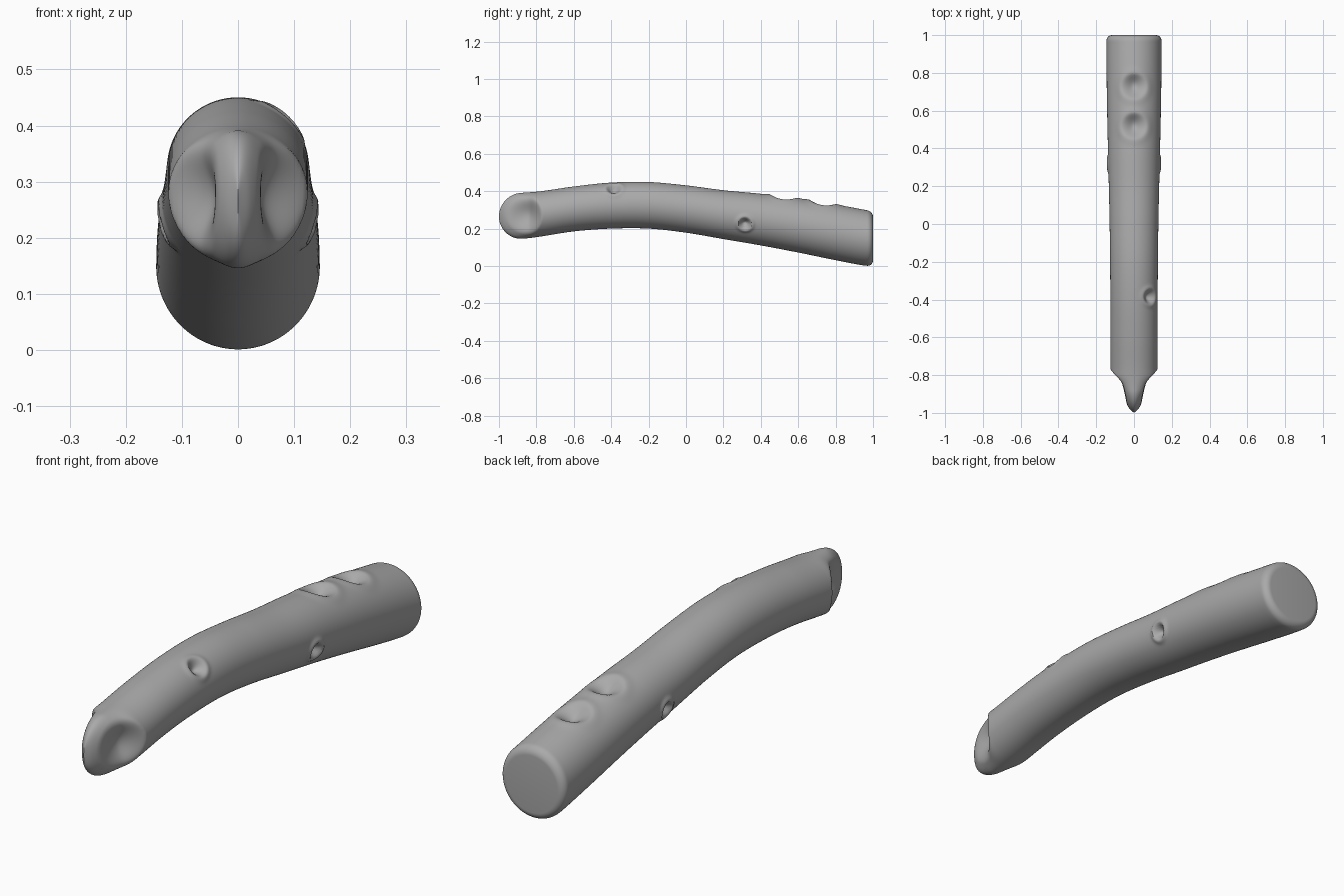
import bpy
import bmesh
from math import sin, cos, pi, sqrt, exp
from mathutils import Vector

cube = bpy.data.objects.get("Cube")
if cube:
    bpy.data.objects.remove(cube)

# Profiles along the length: (y, value)
TOP = [(-1, .385), (-.8, .397), (-.6, .425), (-.4, .446), (-.2, .449), (0, .431),
       (.2, .405), (.4, .386), (.6, .361), (.8, .329), (1, .292)]
BOTTOM = [(-1, .145), (-.85, .148), (-.6, .185), (-.4, .2), (-.2, .2), (0, .178),
          (.2, .144), (.4, .11), (.6, .072), (.8, .031), (.95, .003), (1, 0)]
WIDTH = [(-1, 0), (-.98, .022), (-.95, .041), (-.9, .066), (-.85, .095), (-.81, .121),
         (-.77, .124), (-.4, .125), (0, .129), (.4, .138), (.7, .144), (1, .146)]
SIDES = 128


def sample(profile, y):
    """Smooth Hermite interpolation through the profile points."""
    last = len(profile) - 1
    i = next((k for k in range(last) if y <= profile[k + 1][0]), last - 1)

    def slope(k):
        a, b = profile[max(k - 1, 0)], profile[min(k + 1, last)]
        return (b[1] - a[1]) / (b[0] - a[0])

    (y0, v0), (y1, v1) = profile[i], profile[i + 1]
    h = y1 - y0
    t = (y - y0) / h
    return (v0 * (1 + 2 * t) * (1 - t) ** 2 + v1 * t * t * (3 - 2 * t)
            + h * slope(i) * t * (1 - t) ** 2 + h * slope(i + 1) * t * t * (t - 1))


def axis(y):
    return (sample(TOP, y) + sample(BOTTOM, y)) / 2


def dent(p, centre, radius, depth, rim):
    """Press a round hollow with a raised lip towards the axis."""
    d = (p - Vector(centre)).length / radius
    if d > 2:
        return p
    push = -depth * max(0, 1 - d * d) ** 2 + rim * exp(-((d - 1.05) / .3) ** 2)
    out = Vector((p.x, 0, p.z - axis(p.y))).normalized()
    return p + out * push


# Finger holes on top, a small pit on the upper side, a pit on each flank
DENTS = [((0, .73, .34), .075, .04, .003), ((0, .52, .372), .075, .04, .003),
         ((.085, -.385, .415), .045, .03, .004),
         ((.137, .315, .225), .038, .03, .007), ((-.137, .315, .225), .038, .03, .007)]


def surface_point(y, angle, shrink):
    centre = axis(y)
    half = (sample(TOP, y) - sample(BOTTOM, y)) / 2 - shrink
    if y < -.88:
        half *= sqrt(max(0, 1 - ((y + .88) / .12) ** 2))
    x = (sample(WIDTH, y) - shrink) * cos(angle)
    z = centre + half * sin(angle)
    # Pinched hollow on each side of the nose
    dy = (y + .845) / (.075 if y > -.845 else .12)
    dz = (z - .272) / .105
    x *= 1 - .58 * max(0, 1 - dy * dy - dz * dz) ** 1.5
    p = Vector((x, y, z))
    for spec in DENTS:
        p = dent(p, *spec)
    return p


# Stations: rounded nose, long body, bevelled back end
stations = [(-.88 - .12 * cos(pi / 2 * i / 30), 0) for i in range(1, 30)]
stations += [(-.88 + 1.85 * i / 260, 0) for i in range(260)]
stations += [(.97 + .03 * sin(pi / 2 * i / 8), .03 * (1 - cos(pi / 2 * i / 8))) for i in range(9)]

bm = bmesh.new()
rings = [[bm.verts.new(surface_point(y, 2 * pi * k / SIDES, s)) for k in range(SIDES)]
         for y, s in stations]
for a, b in zip(rings, rings[1:]):
    for k in range(SIDES):
        n = (k + 1) % SIDES
        bm.faces.new((a[k], a[n], b[n], b[k]))
tip = bm.verts.new((0, -1, axis(-1)))
for k in range(SIDES):
    bm.faces.new((tip, rings[0][(k + 1) % SIDES], rings[0][k]))
bm.faces.new(rings[-1])
bmesh.ops.recalc_face_normals(bm, faces=bm.faces)
mesh = bpy.data.meshes.new("curved_tube")
bm.to_mesh(mesh)
bm.free()
tube = bpy.data.objects.new("curved_tube", mesh)
bpy.context.collection.objects.link(tube)

# Plain grey
grey = bpy.data.materials.new("plain_grey")
grey.use_nodes = True
colour = (.4, .4, .4, 1)
grey.diffuse_color = colour
grey.node_tree.nodes["Principled BSDF"].inputs["Base Color"].default_value = colour
mesh.materials.append(grey)

bpy.context.view_layer.objects.active = tube
tube.select_set(True)
bpy.ops.object.shade_smooth_by_angle(angle=pi / 4)
